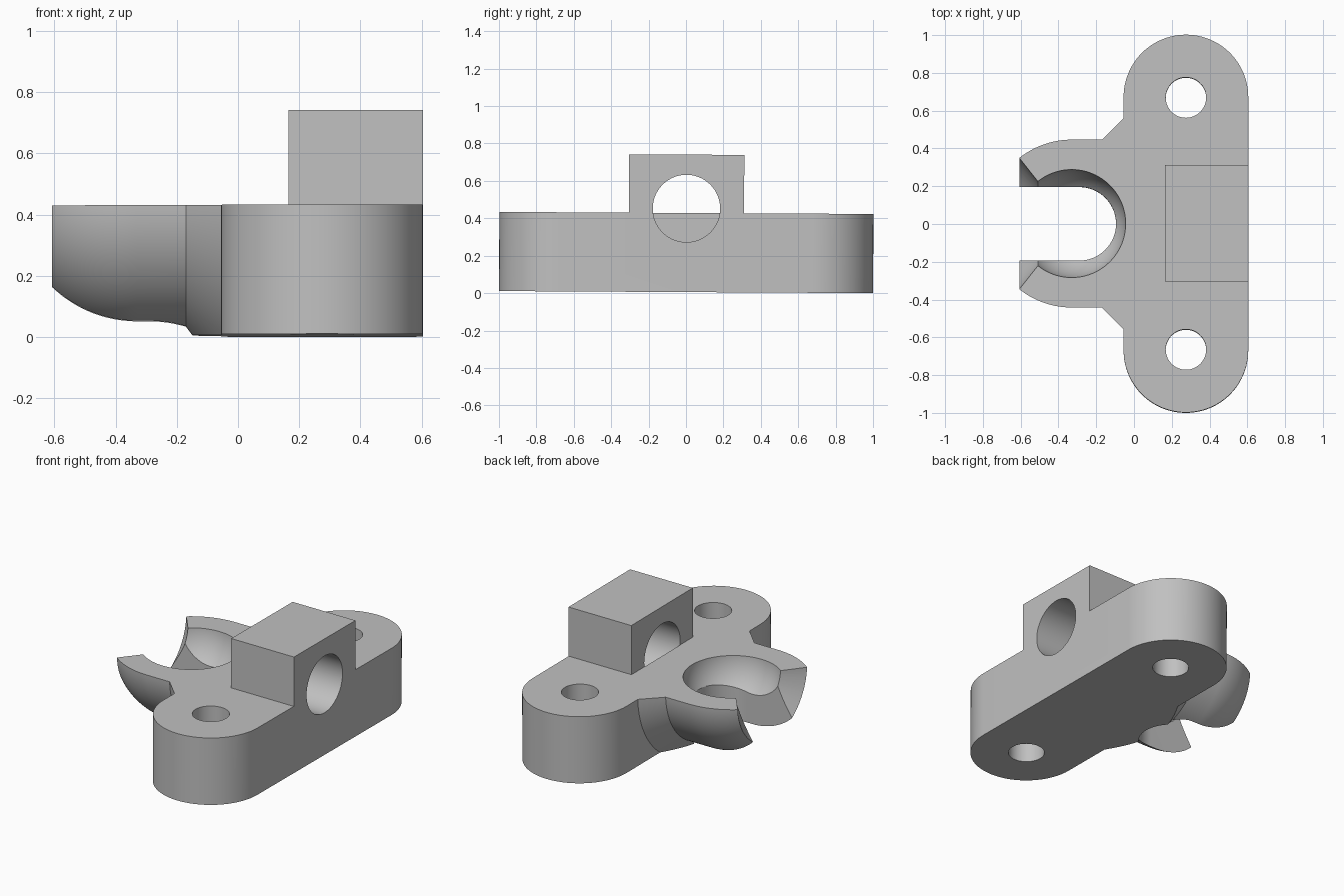
import bpy, bmesh
from math import sin, cos, pi, radians
from mathutils import Matrix, Vector

if "Cube" in bpy.data.objects:
    bpy.data.objects.remove(bpy.data.objects["Cube"])

THICK = 0.423            # plate thickness
AXIS_Z = 0.447           # shared height of the bore and socket centre
BALL_X = -0.33           # socket centre
BALL_R, CUP_R = 0.445, 0.287

grey = bpy.data.materials.new("plain grey")
grey.use_nodes = True
grey.diffuse_color = (0.53, 0.53, 0.53, 1)
grey.node_tree.nodes["Principled BSDF"].inputs["Base Color"].default_value = grey.diffuse_color


def finish(bm, name):
    bmesh.ops.recalc_face_normals(bm, faces=bm.faces)
    mesh = bpy.data.meshes.new(name)
    bm.to_mesh(mesh)
    bm.free()
    mesh.materials.append(grey)
    ob = bpy.data.objects.new(name, mesh)
    bpy.context.collection.objects.link(ob)
    return ob


def arc(cx, cy, r, a0, a1, n=48):
    steps = [radians(a0 + (a1 - a0) * i / n) for i in range(n + 1)]
    return [(cx + r * cos(a), cy + r * sin(a)) for a in steps]


def prism(name, outline, z0, z1):
    bm = bmesh.new()
    face = bm.faces.new([bm.verts.new((x, y, z0)) for x, y in outline])
    top = bmesh.ops.extrude_face_region(bm, geom=[face])["geom"]
    bmesh.ops.translate(bm, vec=(0, 0, z1 - z0),
                        verts=[v for v in top if isinstance(v, bmesh.types.BMVert)])
    return finish(bm, name)


def box(name, x0, x1, half_y, z0, z1):
    return prism(name, [(x0, -half_y), (x1, -half_y), (x1, half_y), (x0, half_y)], z0, z1)


def lathe_x(name, profile, segments=128):
    """Revolve (x, radius) points about the horizontal axis; both ends lie on it."""
    bm = bmesh.new()
    verts = [bm.verts.new((x, 0, AXIS_Z + r)) for x, r in profile]
    edges = [bm.edges.new(pair) for pair in zip(verts, verts[1:])]
    bmesh.ops.spin(bm, geom=verts + edges, cent=(0, 0, AXIS_Z), axis=(1, 0, 0),
                   angle=2 * pi, steps=segments)
    bmesh.ops.remove_doubles(bm, verts=bm.verts, dist=1e-5)
    return finish(bm, name)


def combine(target, tool, operation):
    mod = target.modifiers.new(operation, 'BOOLEAN')
    mod.operation, mod.solver, mod.object = operation, 'EXACT', tool
    bpy.context.view_layer.objects.active = target
    bpy.ops.object.modifier_apply(modifier=mod.name)
    bpy.data.objects.remove(tool)


# Rounded mounting plate
body = prism("mounting_bracket",
             arc(0.275, 0.67, 0.33, 0, 180) + arc(0.275, -0.67, 0.33, 180, 360), -0.3, 0.8)

# Ball-ended arm with a flared neck, trimmed to the plate thickness
arm = lathe_x("socket_arm", [(BALL_X - BALL_R, 0)]
              + [(x, r) for x, r in arc(BALL_X, 0, BALL_R, 180, 90)[1:]]
              + [(-0.17, BALL_R), (-0.055, 0.56), (0.1, 0.56), (0.1, 0)])
combine(body, arm, 'UNION')
combine(body, box("slab", -2, 2, 2, 0, THICK), 'INTERSECT')

# Raised block
combine(body, box("raised_block", 0.165, 0.605, 0.308, 0.1, 0.735), 'UNION')

# Spherical cup, conical mouth and round-ended slot
cup = lathe_x("cup_cutter", [(BALL_X - CUP_R, 0)]
              + arc(BALL_X, 0, CUP_R, 180, 0)[1:-1] + [(BALL_X + CUP_R, 0)])
combine(body, cup, 'DIFFERENCE')
mouth = lathe_x("mouth_cutter", [(BALL_X, 0), (BALL_X - 0.6, 0.6 * 1.256), (BALL_X - 0.6, 0)])
combine(body, mouth, 'DIFFERENCE')
slot = prism("slot_cutter", [(-1.2, -0.195)] + arc(-0.29, 0, 0.195, -90, 90) + [(-1.2, 0.195)], -1, 1)
combine(body, slot, 'DIFFERENCE')

# Horizontal bore and the two bolt holes
bore = lathe_x("bore_cutter", [(0.164, 0), (0.164, 0.18), (0.9, 0.18), (0.9, 0)])
combine(body, bore, 'DIFFERENCE')
for side in (-1, 1):
    hole = prism("bolt_hole_cutter", arc(0.275, side * 0.667, 0.107, 0, 360)[:-1], -1, 1)
    combine(body, hole, 'DIFFERENCE')

# Slight lean, standing on the ground, smooth curves with crisp edges
body.data.transform(Matrix.Rotation(-0.0055, 4, 'X'))
lowest = min(v.co.z for v in body.data.vertices)
body.data.transform(Matrix.Translation(Vector((0, 0, -lowest))))
bpy.ops.object.select_all(action='DESELECT')
body.select_set(True)
bpy.context.view_layer.objects.active = body
bpy.ops.object.shade_smooth_by_angle(angle=radians(25))
